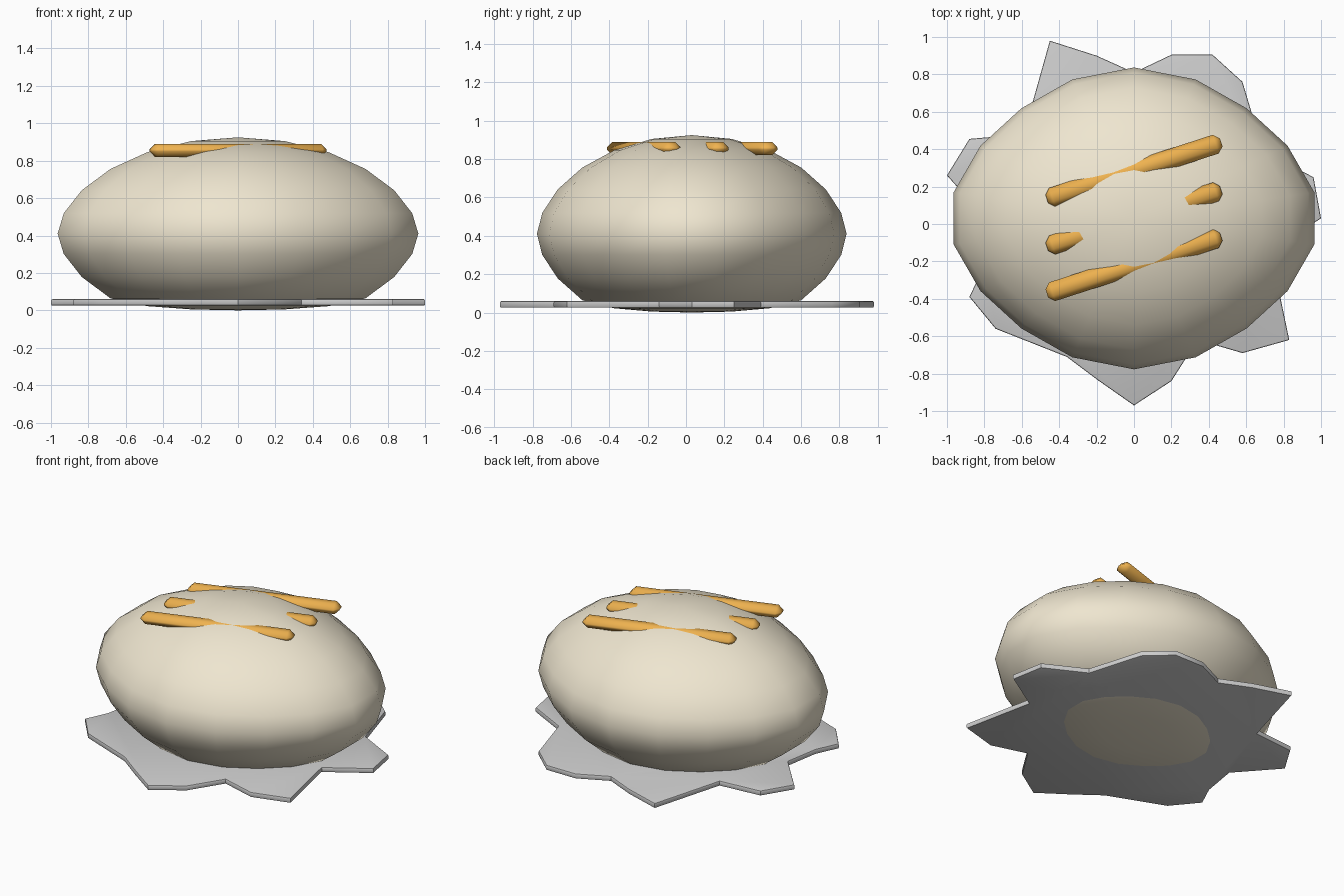
import bpy, bmesh
from math import sin, cos, pi, radians

if "Cube" in bpy.data.objects:
    bpy.data.objects.remove(bpy.data.objects["Cube"])


def make_object(name, bm, color=None, angle=None):
    bmesh.ops.recalc_face_normals(bm, faces=bm.faces[:])
    mesh = bpy.data.meshes.new(name)
    bm.to_mesh(mesh)
    bm.free()
    obj = bpy.data.objects.new(name, mesh)
    bpy.context.collection.objects.link(obj)
    if color:
        mat = bpy.data.materials.new(name + "_color")
        mat.diffuse_color = (*color, 1)
        mat.use_nodes = True
        mat.node_tree.nodes["Principled BSDF"].inputs["Base Color"].default_value = mat.diffuse_color
        mesh.materials.append(mat)
    bpy.ops.object.select_all(action='DESELECT')
    obj.select_set(True)
    bpy.context.view_layer.objects.active = obj
    if angle:
        bpy.ops.object.shade_smooth_by_angle(angle=radians(angle))
    else:
        bpy.ops.object.shade_smooth()
    return obj


# Potato: 18-sided, 12-ring sphere, slightly lumpy, flattened underneath
SEGMENTS, RINGS = 18, 12
bm = bmesh.new()
rings = []
for i in range(1, RINGS):
    t = pi * i / RINGS
    c = cos(t)
    z = 0.41 + 0.515 * (1 if c > 0 else -1) * abs(c) ** 1.15
    z = {10: 0.022, 11: 0.005}.get(i, z)
    ring = []
    for j in range(SEGMENTS):
        a = 2 * pi * j / SEGMENTS
        r = sin(t) * (1 - 0.05 * sin(2 * a) ** 2)
        ring.append(bm.verts.new((0.985 * r * sin(a), 0.03 + 0.807 * r * cos(a), z)))
    rings.append(ring)
top = bm.verts.new((0, 0.03, 0.925))
bottom = bm.verts.new((0, 0.03, 0))
for j in range(SEGMENTS):
    k = (j + 1) % SEGMENTS
    bm.faces.new((top, rings[0][j], rings[0][k]))
    bm.faces.new((bottom, rings[-1][k], rings[-1][j]))
    for upper, lower in zip(rings, rings[1:]):
        bm.faces.new((upper[j], lower[j], lower[k], upper[k]))
make_object("potato", bm, (0.86, 0.79, 0.63))

# Foil: crumpled star-shaped sheet with softened edges
outline = [(-0.45, 0.98), (-0.2, 0.9), (0, 0.81), (0.2, 0.905), (0.42, 0.905),
           (0.58, 0.76), (0.69, 0.39), (0.96, 0.25), (1.0, 0.03), (0.73, -0.14),
           (0.83, -0.62), (0.58, -0.69), (0.34, -0.62), (0.2, -0.84), (0, -0.97),
           (-0.2, -0.83), (-0.36, -0.71), (-0.74, -0.56), (-0.88, -0.39),
           (-0.81, -0.24), (-0.77, 0), (-1.0, 0.26), (-0.88, 0.455), (-0.59, 0.48)]
bm = bmesh.new()
sheet = bm.faces.new([bm.verts.new((x, y, 0.025)) for x, y in outline])
ext = bmesh.ops.extrude_face_region(bm, geom=[sheet])
bmesh.ops.translate(bm, vec=(0, 0, 0.035),
                    verts=[v for v in ext["geom"] if isinstance(v, bmesh.types.BMVert)])
rim = [e for e in bm.edges if abs(e.verts[0].co.z - e.verts[1].co.z) < 1e-4]
bmesh.ops.bevel(bm, geom=rim, offset=0.008, segments=2, profile=0.5, affect='EDGES')
make_object("foil_sheet", bm, angle=40)

# Three slanted topping strips, partly sunk into the potato
for name, y in (("front", -0.22), ("middle", 0.03), ("back", 0.285)):
    bm = bmesh.new()
    bmesh.ops.create_cube(bm, size=1)
    bmesh.ops.scale(bm, vec=(0.98, 0.105, 0.07), verts=bm.verts[:])
    bmesh.ops.bevel(bm, geom=bm.edges[:], offset=0.03, segments=1, affect='EDGES')
    strip = make_object("topping_strip_" + name, bm, (0.87, 0.45, 0.08))
    strip.location = (0, y, 0.855)
    strip.rotation_euler.z = radians(18)
